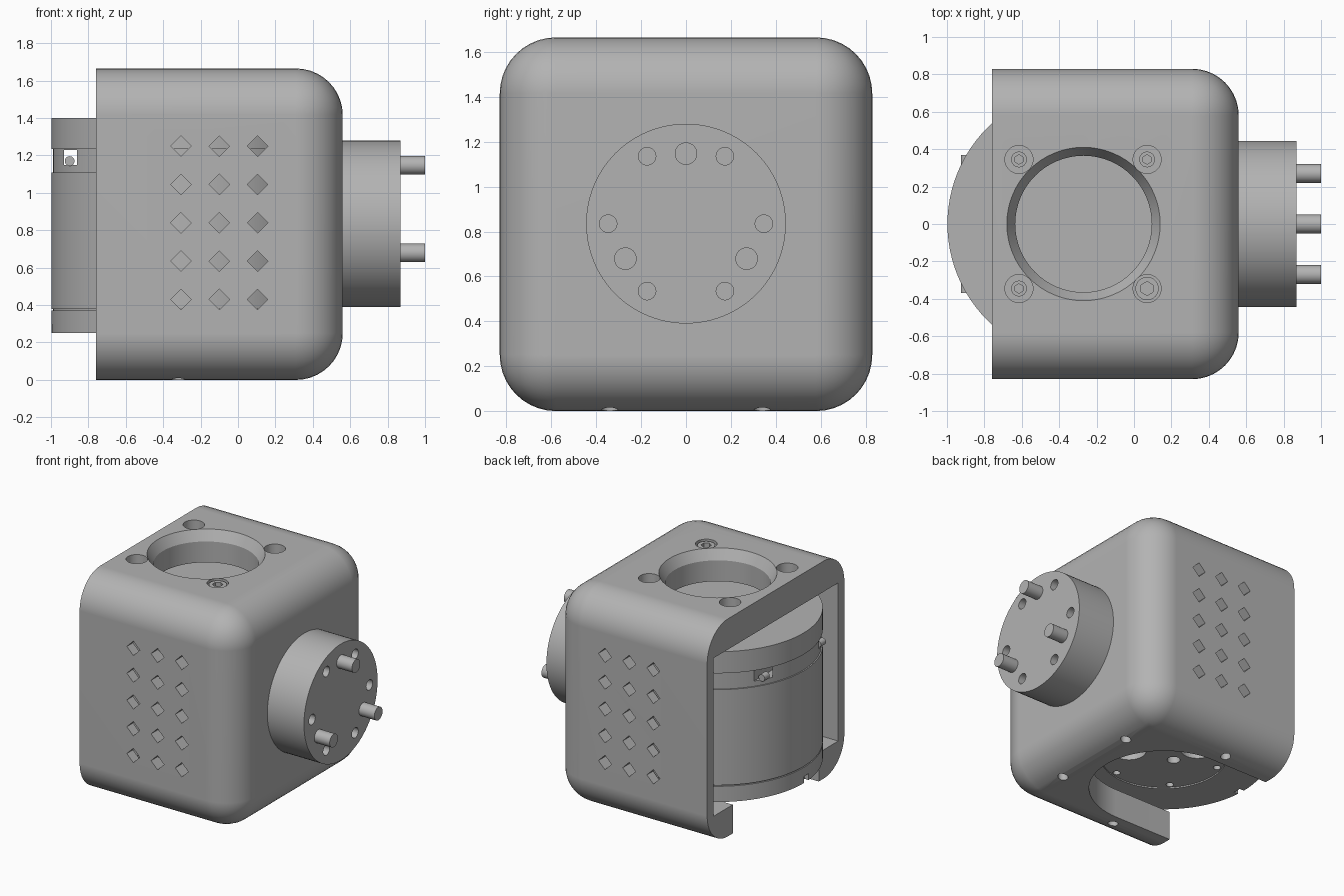
import bpy, bmesh, math
from mathutils import Matrix, Vector

if "Cube" in bpy.data.objects:
    bpy.data.objects.remove(bpy.data.objects["Cube"], do_unlink=True)

grey = bpy.data.materials.new("plain grey")
grey.use_nodes = True
grey.diffuse_color = (0.45, 0.45, 0.45, 1)
grey.node_tree.nodes["Principled BSDF"].inputs["Base Color"].default_value = (0.45, 0.45, 0.45, 1)

CX = -0.27          # motor axis
MID = 0.835         # hub height
LEFT, RIGHT, HALF, TOP = -0.76, 0.56, 0.83, 1.665
AXES = {"X": Matrix.Rotation(math.pi / 2, 4, "Y"),
        "Y": Matrix.Rotation(math.pi / 2, 4, "X"),
        "Z": Matrix.Identity(4)}


def make(name, bm):
    bmesh.ops.recalc_face_normals(bm, faces=bm.faces[:])
    mesh = bpy.data.meshes.new(name)
    bm.to_mesh(mesh)
    bm.free()
    mesh.materials.append(grey)
    obj = bpy.data.objects.new(name, mesh)
    bpy.context.collection.objects.link(obj)
    return obj


def cyl(bm, loc, r, depth, axis="Z", seg=32):
    bmesh.ops.create_cone(bm, cap_ends=True, segments=seg, radius1=r, radius2=r,
                          depth=depth, matrix=Matrix.Translation(loc) @ AXES[axis])


def box(bm, low, high):
    low, high = Vector(low), Vector(high)
    size = Matrix.Diagonal((*(high - low), 1))
    return bmesh.ops.create_cube(bm, size=1, matrix=Matrix.Translation((low + high) / 2) @ size)


def lathe(bm, profile, seg=96):
    verts = [bm.verts.new((r, 0, z)) for r, z in profile]
    edges = [bm.edges.new(pair) for pair in zip(verts, verts[1:])]
    bmesh.ops.spin(bm, geom=verts + edges, cent=(0, 0, 0), axis=(0, 0, 1),
                   angle=2 * math.pi, steps=seg)
    bmesh.ops.remove_doubles(bm, verts=bm.verts[:], dist=0.0001)
    bmesh.ops.translate(bm, verts=bm.verts[:], vec=(CX, 0, 0))


def u_prism(bm, r, z0, z1):
    """Half-round channel that runs out through the open side."""
    arc = [math.radians(a) for a in range(-90, 91, 5)]
    pts = [(CX + r * math.cos(a), r * math.sin(a)) for a in arc] + [(-1.2, r), (-1.2, -r)]
    face = bm.faces.new([bm.verts.new((x, y, z0)) for x, y in pts])
    top = bmesh.ops.extrude_face_region(bm, geom=[face])["geom"]
    bmesh.ops.translate(bm, vec=(0, 0, z1 - z0),
                        verts=[v for v in top if isinstance(v, bmesh.types.BMVert)])


def cut(obj, bm):
    cutter = make("cutter", bm)
    cutter.hide_render = True
    mod = obj.modifiers.new("cut", "BOOLEAN")
    mod.operation, mod.solver, mod.object = "DIFFERENCE", "EXACT", cutter
    bpy.context.view_layer.objects.active = obj
    bpy.ops.object.modifier_apply(modifier=mod.name)
    bpy.data.objects.remove(cutter, do_unlink=True)


def finish(obj):
    bpy.ops.object.select_all(action="DESELECT")
    obj.select_set(True)
    bpy.context.view_layer.objects.active = obj
    bpy.ops.object.shade_smooth_by_angle(angle=math.radians(30))
    mod = obj.modifiers.new("even shading", "WEIGHTED_NORMAL")
    mod.keep_sharp = True


# housing: rounded box, open on one side
bm = bmesh.new()
box(bm, (LEFT, -HALF, 0), (RIGHT, HALF, TOP))
bmesh.ops.bevel(bm, geom=[e for e in bm.edges if any(v.co.x > 0 for v in e.verts)],
                offset=0.25, segments=10, profile=0.5, affect="EDGES")
housing = make("housing", bm)

# motor cavity and bottom slot
for r, z0, z1 in ((0.755, 0.22, 1.43), (0.52, -0.1, 0.3)):
    bm = bmesh.new()
    u_prism(bm, r, z0, z1)
    cut(housing, bm)

# chamfered round window in the top
bm = bmesh.new()
lathe(bm, [(0, 1.35), (0.365, 1.35), (0.365, 1.59), (0.41, TOP), (0.41, 1.75), (0, 1.75)], 64)
cut(housing, bm)

# screw counterbores in the top
screw_spots = [(x, y) for x in (-0.615, 0.07) for y in (-0.345, 0.345)]
bm = bmesh.new()
for x, y in screw_spots:
    cyl(bm, (x, y, 1.65), 0.075, 0.3)
cut(housing, bm)

# diamond vents through front and back, small holes in the bottom
bm = bmesh.new()
for col in range(3):
    for row in range(5):
        cyl(bm, (-0.305 + 0.205 * col, 0, 0.43 + 0.205 * row), 0.055, 2, "Y", 4)
cut(housing, bm)
bm = bmesh.new()
for x, y in ((0.36, 0.34), (-0.32, 0.61)):
    for s in (-1, 1):
        cyl(bm, (x, s * y, 0), 0.036, 0.24)
cut(housing, bm)
finish(housing)

# socket screws, one of them standing flush with the top
for i, (x, y) in enumerate(screw_spots):
    flush = x > 0 and y < 0
    r, top = (0.062, 1.655) if flush else (0.042, 1.54)
    bm = bmesh.new()
    cyl(bm, (x, y, (top + 1.48) / 2), r, top - 1.48)
    screw = make(f"top_screw_{i + 1}", bm)
    bm = bmesh.new()
    cyl(bm, (x, y, top), r * 0.6, 0.06, seg=6)
    cut(screw, bm)
    finish(screw)

# motor drum with seam, recessed band and recessed base disc
R, G = 0.7275, 0.718
bm = bmesh.new()
lathe(bm, [(0, 0.26), (0.44, 0.26), (0.44, 0.25), (R, 0.25), (R, 0.37), (G, 0.37), (G, 0.378),
           (R, 0.378), (R, 1.11), (G, 1.11), (G, 1.235), (R, 1.235), (R, 1.4), (0, 1.4)])
motor = make("motor_drum", bm)
bm = bmesh.new()
box(bm, (-0.93, -0.6, 1.15), (-0.86, 0.6, 1.23))
box(bm, (-1.1, -0.06, 0.2), (-0.96, 0, 0.3))
for angle in (-25, 50, 120):
    a = math.radians(angle)
    cyl(bm, (CX + 0.25 * math.cos(a), 0.25 * math.sin(a), 0.3), 0.12, 0.3)
for k in range(6):
    a = math.radians(60 * k - 16)
    cyl(bm, (CX + 0.405 * math.cos(a), 0.405 * math.sin(a), 0.25), 0.026, 0.16, seg=16)
cyl(bm, (CX - 0.09, 0, 0.25), 0.045, 0.2)
cut(motor, bm)
finish(motor)

# little screws inside the band
for name, s in (("band_screw_front", -1), ("band_screw_back", 1)):
    bm = bmesh.new()
    cyl(bm, (-0.9, s * 0.34, 1.17), 0.026, 0.06, "Y", 20)
    finish(make(name, bm))

# output hub with blind holes
bm = bmesh.new()
cyl(bm, (0.69, 0, MID), 0.445, 0.36, "X", 96)
hub = make("output_hub", bm)
bm = bmesh.new()
for k in range(6):
    a = math.radians(60 * k)
    cyl(bm, (0.87, 0.347 * math.cos(a), MID + 0.347 * math.sin(a)), 0.039, 0.3, "X")
cut(hub, bm)
finish(hub)

# drive pins
for k in range(3):
    a = math.radians(90 + 120 * k)
    bm = bmesh.new()
    cyl(bm, (0.92, 0.312 * math.cos(a), MID + 0.312 * math.sin(a)), 0.05, 0.16, "X")
    finish(make(f"drive_pin_{k + 1}", bm))
